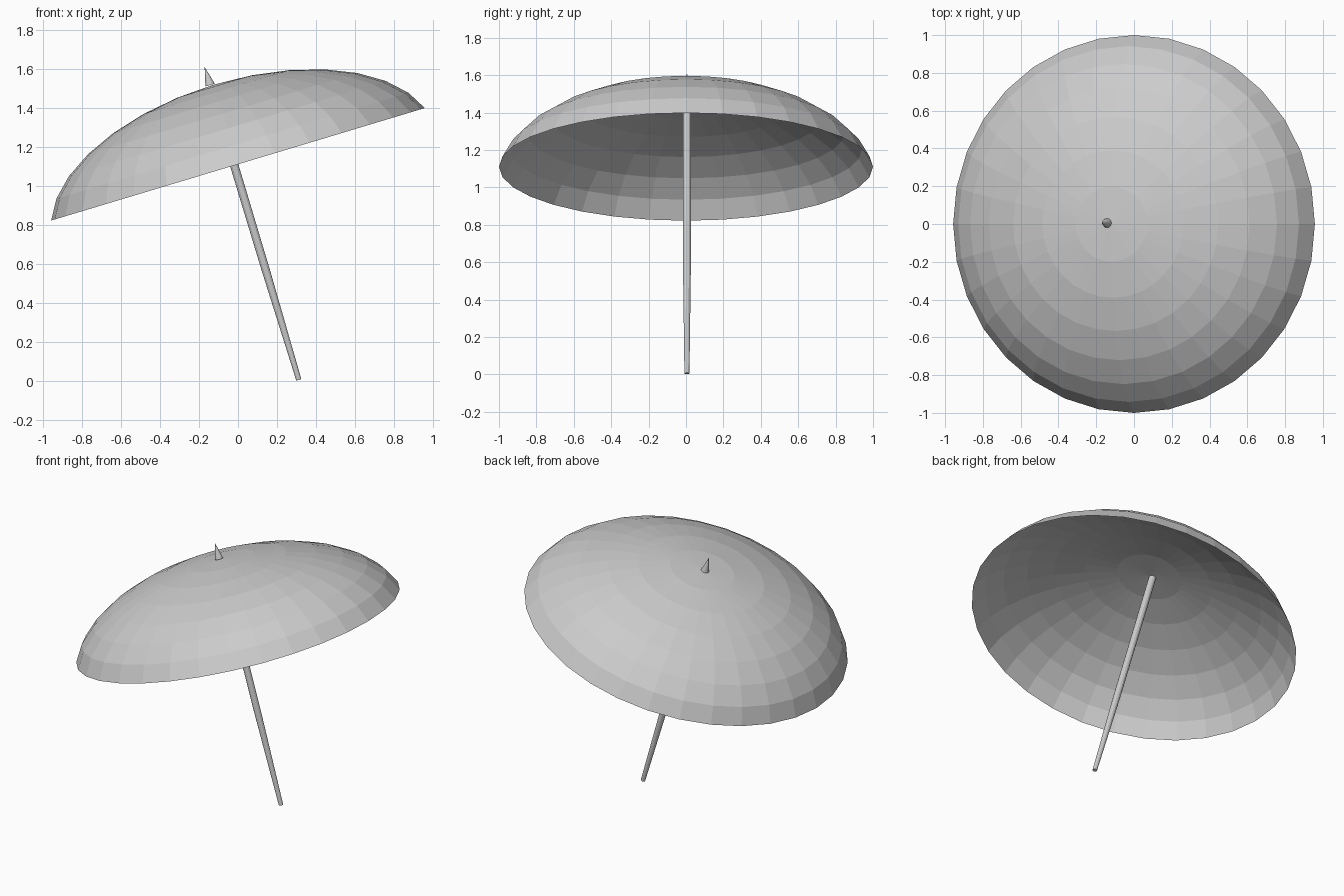
import bpy, bmesh
from math import sin, cos, pi, radians
from mathutils import Matrix

cube = bpy.data.objects.get("Cube")
if cube:
    bpy.data.objects.remove(cube, do_unlink=True)

grey = bpy.data.materials.new("light grey")
grey.use_nodes = True
colour = (0.6, 0.6, 0.6, 1)
grey.diffuse_color = colour
grey.node_tree.nodes["Principled BSDF"].inputs["Base Color"].default_value = colour

# Everything leans around the centre of the canopy rim
LEAN = Matrix.Translation((0, 0, 1.11)) @ Matrix.Rotation(radians(-16.75), 4, 'Y')


def lathe(name, profile, sides, offset=(0, 0, 0), cap=False):
    """Turn a (radius, height) profile, listed top to bottom, about the leaning axis."""
    bm = bmesh.new()
    rings = []
    for r, z in profile:
        if r == 0:
            rings.append([bm.verts.new((0, 0, z))] * sides)
        else:
            angles = [2 * pi * i / sides for i in range(sides)]
            rings.append([bm.verts.new((r * cos(a), r * sin(a), z)) for a in angles])
    for top, low in zip(rings, rings[1:]):
        for i in range(sides):
            j = (i + 1) % sides
            corners = dict.fromkeys((top[i], low[i], low[j], top[j]))
            bm.faces.new(list(corners))
    if cap:
        bm.faces.new(rings[-1][::-1])
    mesh = bpy.data.meshes.new(name)
    bm.to_mesh(mesh)
    bm.free()
    mesh.materials.append(grey)
    obj = bpy.data.objects.new(name, mesh)
    obj.matrix_world = LEAN @ Matrix.Translation(offset)
    bpy.context.collection.objects.link(obj)
    return obj


# Canopy: thin flattened dome, cut one ring above the equator
STEP = pi / 16
RIM = 7 * STEP
dome = [(sin(k * STEP) / sin(RIM), 0.53 * (cos(k * STEP) - cos(RIM))) for k in range(8)]
lathe("canopy", dome, 32)

# Pole: slim rod narrowing to the foot
AXIS = (-0.02, 0.005, 0)
lathe("pole", [(0.022, 0.42), (0.021, -0.55), (0.0135, -1.148)], 12, AXIS, cap=True)

# Finial: small spike on the crown
lathe("finial", [(0, 0.527), (0.025, 0.43)], 12, AXIS, cap=True)
